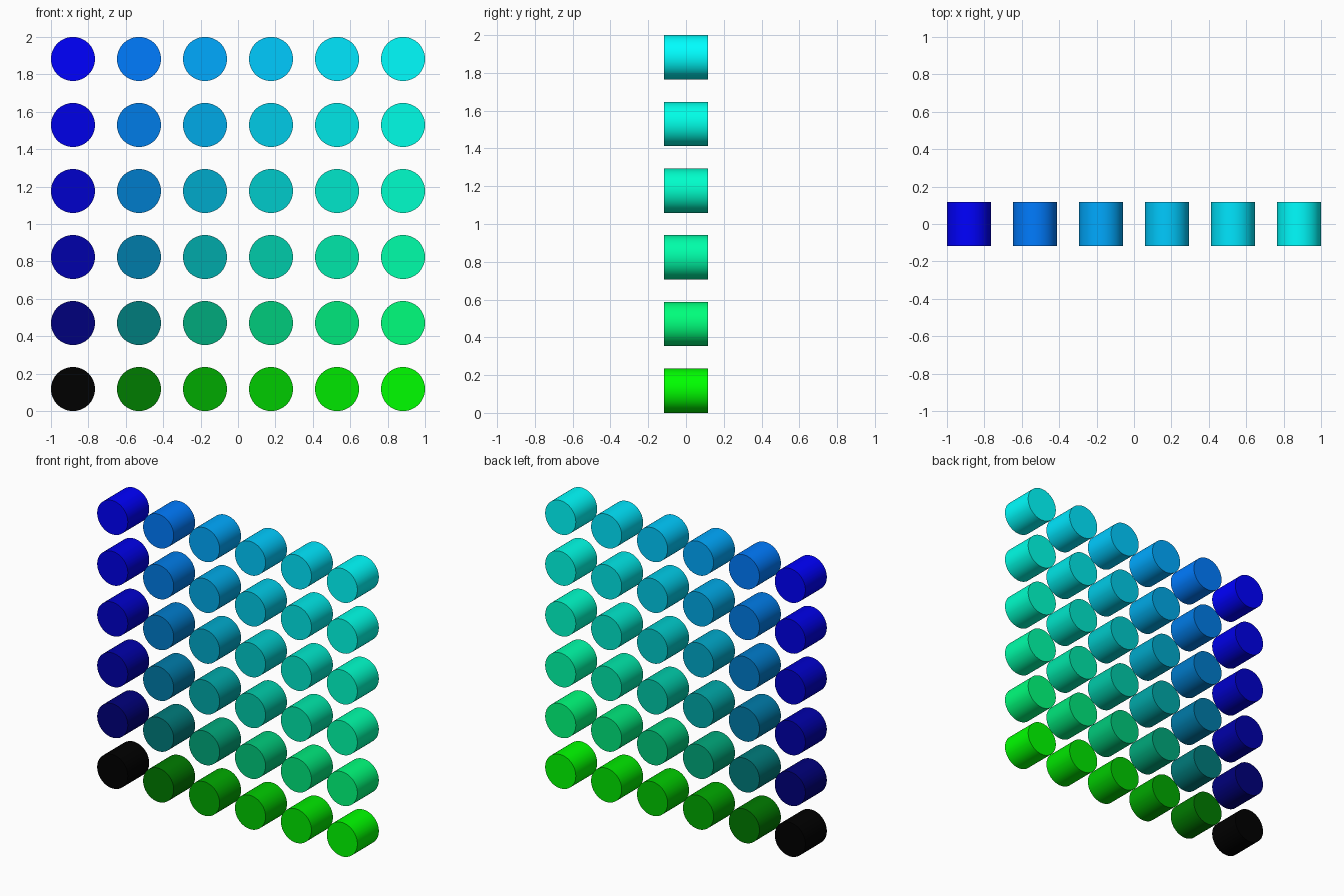
import bpy
import math

if "Cube" in bpy.data.objects:
    bpy.data.objects.remove(bpy.data.objects["Cube"])

N = 6                      # pegs per side of the square array
R = 1 / 8.5                # peg radius; gaps equal one radius
PITCH = 3 * R


def peg(col, row):
    # Cylinder with its axis along y
    bpy.ops.mesh.primitive_cylinder_add(
        vertices=64, radius=R, depth=2 * R,
        location=((col - (N - 1) / 2) * PITCH, 0, R + row * PITCH),
        rotation=(math.pi / 2, 0, 0))
    obj = bpy.context.object
    obj.name = f"peg_column{col + 1}_row{row + 1}"
    bpy.ops.object.shade_smooth_by_angle(angle=math.radians(30))
    # Green grows to the right, blue grows upward
    mat = bpy.data.materials.new(f"peg_colour_{col + 1}_{row + 1}")
    mat.diffuse_color = (0, col / (N - 1), row / (N - 1), 1)
    mat.use_nodes = True
    mat.node_tree.nodes["Principled BSDF"].inputs["Base Color"].default_value = mat.diffuse_color
    obj.data.materials.append(mat)


for row in range(N):
    for col in range(N):
        peg(col, row)
